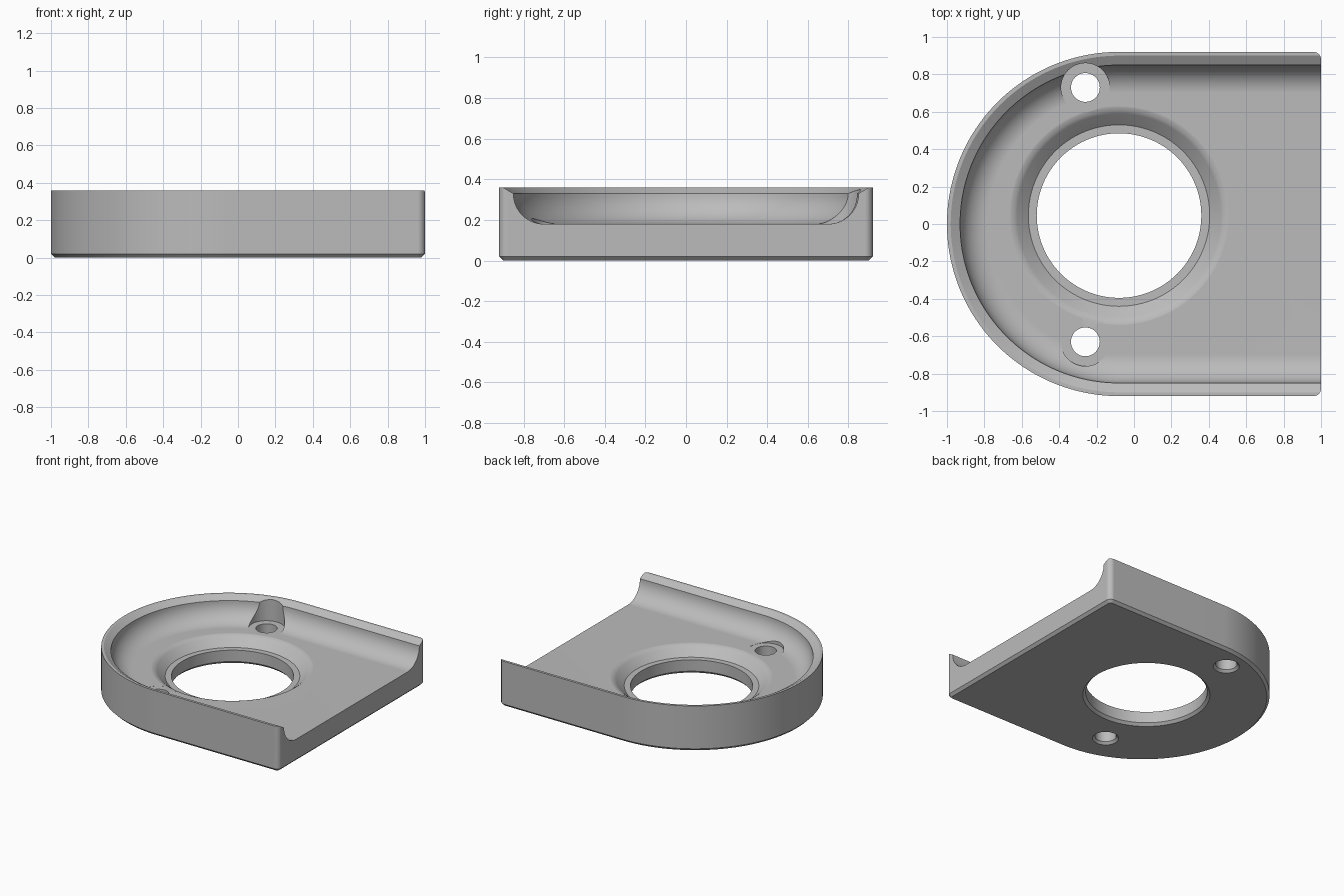
import bpy, bmesh, math

if "Cube" in bpy.data.objects:
    bpy.data.objects.remove(bpy.data.objects["Cube"])

GREY = bpy.data.materials.new("light grey")
GREY.diffuse_color = (0.5, 0.5, 0.5, 1)
GREY.use_nodes = True
GREY.node_tree.nodes["Principled BSDF"].inputs["Base Color"].default_value = GREY.diffuse_color


def arc(cx, cy, r, a0, a1, n):
    return [(cx + r * math.cos(math.radians(a0 + (a1 - a0) * i / n)),
             cy + r * math.sin(math.radians(a0 + (a1 - a0) * i / n))) for i in range(n + 1)]


def outline(inset, x_end, corner):
    """D shaped outline: round on the left, straight on the right."""
    r = 0.92 - inset
    pts = arc(-0.08, 0, r, 90, 270, 96)
    if corner:
        pts += arc(x_end - corner, -r + corner, corner, -90, 0, 6)
        pts += arc(x_end - corner, r - corner, corner, 0, 90, 6)
    else:
        pts += [(x_end, -r), (x_end, r)]
    return pts


def loft(name, rings):
    """Skin a stack of (points, z) rings and cap both ends."""
    bm = bmesh.new()
    vs = [[bm.verts.new((x, y, z)) for x, y in pts] for pts, z in rings]
    n = len(vs[0])
    for a, b in zip(vs, vs[1:]):
        for i in range(n):
            j = (i + 1) % n
            bm.faces.new((a[i], a[j], b[j], b[i]))
    bm.faces.new(vs[0][::-1])
    bm.faces.new(vs[-1])
    bmesh.ops.recalc_face_normals(bm, faces=bm.faces)
    me = bpy.data.meshes.new(name)
    bm.to_mesh(me)
    bm.free()
    ob = bpy.data.objects.new(name, me)
    bpy.context.collection.objects.link(ob)
    me.materials.append(GREY)
    return ob


def lathe(name, cx, cy, profile, n):
    return loft(name, [(arc(cx, cy, r, 0, 360, n)[:-1], z) for r, z in profile])


def cut(target, cutter):
    m = target.modifiers.new("cut", 'BOOLEAN')
    m.operation, m.solver, m.object = 'DIFFERENCE', 'EXACT', cutter
    bpy.context.view_layer.objects.active = target
    bpy.ops.object.modifier_apply(modifier=m.name)
    bpy.data.objects.remove(cutter)


# Solid body with a chamfered bottom edge and rounded right corners
body = loft("tray_body", [(outline(0.02, 0.98, 0.02), 0),
                          (outline(0, 1, 0.04), 0.02),
                          (outline(0, 1, 0.04), 0.36)])

# Hollow: flat floor, round cove, sloped rim, open on the right
cove = arc(0.70, 0.33, 0.15, -90, 0, 14)
hollow = [(outline(0.92 - r, 1.2, 0), z) for r, z in cove]
hollow.append((outline(-0.03, 1.2, 0), 0.39))
cut(body, loft("hollow_cutter", hollow))

# Large hole with ledge and soft dished surround
cut(body, lathe("main_hole_cutter", -0.08, 0.045,
                [(0.48, -0.02), (0.44, 0.02), (0.44, 0.11), (0.485, 0.11),
                 (0.545, 0.163), (0.56, 0.173), (0.578, 0.179), (0.60, 0.1815), (0.60, 0.25)], 96))

# Two screw holes, each with a flat seat cut into the cove
for y in (0.73, -0.63):
    cut(body, lathe("screw_hole_cutter", -0.26, y,
                    [(0.115, -0.02), (0.077, 0.018), (0.077, 0.179),
                     (0.13, 0.179), (0.13, 0.5)], 48))

# Smooth shading with crisp edges
bpy.ops.object.select_all(action='DESELECT')
body.select_set(True)
bpy.context.view_layer.objects.active = body
bpy.ops.object.shade_smooth_by_angle(angle=math.radians(25))
wn = body.modifiers.new("even_normals", 'WEIGHTED_NORMAL')
wn.keep_sharp = True
